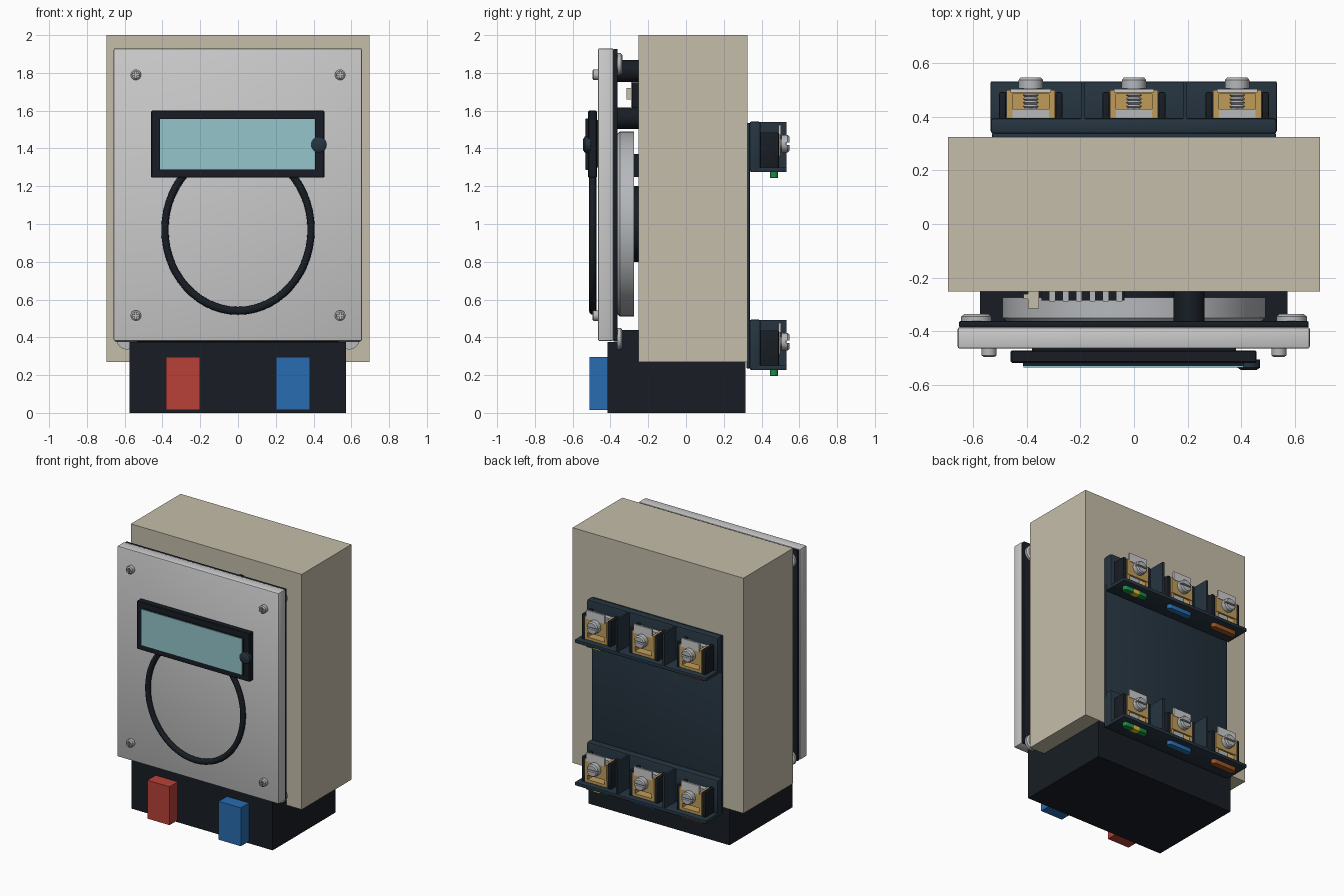
import bpy, bmesh, math
from mathutils import Vector, Matrix

if "Cube" in bpy.data.objects:
    bpy.data.objects.remove(bpy.data.objects["Cube"])


def mat(name, hexcol):
    m = bpy.data.materials.new(name)
    lin = [((int(hexcol[i:i + 2], 16) / 255) ** 2.2) for i in (0, 2, 4)]
    m.diffuse_color = (*lin, 1)
    m.use_nodes = True
    m.node_tree.nodes["Principled BSDF"].inputs["Base Color"].default_value = m.diffuse_color
    return m


BEIGE = mat("beige", "C4BCA8")
BLACK = mat("black", "1E2329")
NAVY = mat("navy", "2A3742")
PLATE = mat("plate_grey", "CBCBC9")
METAL = mat("metal", "B4B7BA")
BRASS = mat("brass", "BE9A5A")
SCREEN = mat("screen", "93C3C8")
RED = mat("red", "B7433B")
BLUE = mat("blue", "2C6CAE")
GREEN = mat("green", "238A48")
YELLOW = mat("yellow", "E0C030")
BROWN = mat("brown", "9A5428")


def finish(name, bm, material):
    bmesh.ops.recalc_face_normals(bm, faces=bm.faces)
    me = bpy.data.meshes.new(name)
    bm.to_mesh(me)
    bm.free()
    ob = bpy.data.objects.new(name, me)
    bpy.context.collection.objects.link(ob)
    me.materials.append(material)
    return ob


def box(name, x, y, z, material, bevel=0.0, segs=2):
    """Box from (min, max) ranges."""
    bm = bmesh.new()
    bmesh.ops.create_cube(bm, size=1)
    for v in bm.verts:
        v.co = Vector([(r[0] + r[1]) / 2 + c * (r[1] - r[0]) for r, c in zip((x, y, z), v.co)])
    if bevel:
        bmesh.ops.bevel(bm, geom=bm.edges[:], offset=bevel, segments=segs, profile=0.5, affect='EDGES')
    return finish(name, bm, material)


def lathe(name, profile, cx, cz, material, seg=32):
    """Turn (radius, y) points about an axis along y; both ends are capped."""
    bm = bmesh.new()
    rings = []
    for r, y in profile:
        rings.append([bm.verts.new((cx + r * math.cos(a), y, cz + r * math.sin(a)))
                      for a in (2 * math.pi * i / seg for i in range(seg))])
    for a, b in zip(rings, rings[1:]):
        for i in range(seg):
            j = (i + 1) % seg
            bm.faces.new((a[i], a[j], b[j], b[i]))
    bm.faces.new(rings[0])
    bm.faces.new(rings[-1])
    return finish(name, bm, material)


def cut(ob, *cutters):
    """Subtract the cutter boxes and discard them."""
    for c in cutters:
        m = ob.modifiers.new("cut", 'BOOLEAN')
        m.operation, m.solver, m.object = 'DIFFERENCE', 'EXACT', c
        bpy.context.view_layer.update()
        me = bpy.data.meshes.new_from_object(ob.evaluated_get(bpy.context.evaluated_depsgraph_get()))
        ob.modifiers.clear()
        ob.data = me
        bpy.data.objects.remove(c)


def pill(name, cx, cy, z, half, r, material):
    """Flat tab with round ends, lying along x."""
    bm = bmesh.new()
    vs = []
    for s, start in ((1, -math.pi / 2), (-1, math.pi / 2)):
        for i in range(9):
            a = start + math.pi * i / 8
            vs.append(bm.verts.new((cx + s * (half - r) + r * math.cos(a), cy + r * math.sin(a), z[0])))
    f = bm.faces.new(vs)
    ext = bmesh.ops.extrude_face_region(bm, geom=[f])
    for v in ext["geom"]:
        if isinstance(v, bmesh.types.BMVert):
            v.co.z = z[1]
    return finish(name, bm, material)


# Housing and base
box("housing", (-0.695, 0.695), (-0.252, 0.325), (0.27, 2.0), BEIGE)
box("base", (-0.575, 0.573), (-0.415, 0.315), (0, 0.375), BLACK)
box("base_upright", (-0.575, 0.573), (-0.362, -0.24), (0.36, 0.44), BLACK)
box("red_socket", (-0.38, -0.2), (-0.51, -0.41), (0.015, 0.297), RED)
box("blue_socket", (0.2, 0.38), (-0.51, -0.41), (0.015, 0.297), BLUE)

# Front plate, gasket and their screws
box("front_plate", (-0.658, 0.656), (-0.465, -0.385), (0.38, 1.93), PLATE, 0.008)
box("gasket", (-0.653, 0.652), (-0.386, -0.362), (0.378, 1.927), BLACK, 0.006)
for sx in (-1, 1):
    for z in (0.515, 1.79):
        x = sx * 0.541
        s = lathe("plate_screw", [(0.02, -0.496), (0.028, -0.49), (0.028, -0.46)], x, z, METAL, 24)
        cut(s, box("c", (x - 0.02, x + 0.02), (-0.52, -0.485), (z - 0.004, z + 0.004), BLACK),
            box("c", (x - 0.004, x + 0.004), (-0.52, -0.485), (z - 0.02, z + 0.02), BLACK))
    for z in (0.393, 1.847):
        lathe("gasket_screw", [(0.057, -0.365), (0.057, -0.345), (0.045, -0.336)], sx * 0.588, z, METAL)

# Display with button
box("display_frame", (-0.46, 0.457), (-0.518, -0.472), (1.245, 1.6), BLACK, 0.004, 1)
box("display_mount", (-0.38, 0.38), (-0.475, -0.46), (1.3, 1.55), BLACK)
box("display_bezel", (-0.415, 0.41), (-0.53, -0.51), (1.287, 1.558), BLACK)
box("screen", (-0.413, 0.408), (-0.535, -0.528), (1.289, 1.556), SCREEN)
lathe("button", [(0.03, -0.544), (0.042, -0.536), (0.042, -0.505)], 0.428, 1.42, NAVY)

# Oval ring on the plate
bpy.ops.mesh.primitive_torus_add(major_segments=56, minor_segments=12, major_radius=0.387, minor_radius=0.019)
ring = bpy.context.object
ring.name = "oval_ring"
ring.data.transform(Matrix.Diagonal((1, 1.11, 1, 1)))
ring.data.transform(Matrix.Rotation(math.pi / 2, 4, 'X'))
ring.data.transform(Matrix.Translation((0, -0.494, 0.97)))
ring.data.materials.append(BLACK)

# Parts in the gap behind the plate
lathe("meter_drum", [(0.475, -0.366), (0.49, -0.35), (0.49, -0.274)], 0, 1.0, METAL, 64)
lathe("drum_back", [(0.2, -0.28), (0.2, -0.25)], 0, 1.0, BLACK)
for z in (1.81, 1.56):
    lathe("spacer_post", [(0.058, -0.365), (0.058, -0.25)], 0.205, z, BLACK)
box("pin_header", (-0.345, -0.035), (-0.285, -0.25), (1.6, 1.75), BLACK)
for i in range(6):
    x = -0.315 + i * 0.05
    box("header_pin", (x, x + 0.02), (-0.29, -0.25), (1.62, 1.755), METAL)
box("hook_stem", (-0.395, -0.355), (-0.315, -0.25), (1.66, 1.72), BEIGE)
box("hook_tip", (-0.412, -0.355), (-0.28, -0.262), (1.66, 1.72), BEIGE)
box("lower_clip", (-0.3, -0.1), (-0.275, -0.25), (1.25, 1.37), BLACK)

# Rear panel
box("rear_panel", (-0.53, 0.53), (0.32, 0.339), (0.235, 1.535), NAVY, 0.006)


def terminal_row(dz):
    """One row of three screw terminals."""
    def zr(a, b):
        return (a + dz, b + dz)
    box("terminal_back", (-0.535, 0.533), (0.336, 0.395), zr(1.275, 1.543), NAVY, 0.012)
    box("terminal_shelf", (-0.535, 0.533), (0.345, 0.532), zr(1.275, 1.3), NAVY, 0.004)
    for x in (-0.19, 0.19):
        box("divider", (x - 0.007, x + 0.007), (0.375, 0.532), zr(1.285, 1.54), NAVY)
    for cx, colour in ((-0.385, BROWN), (0, BLUE), (0.385, GREEN)):
        for s in (-1, 1):
            a, b = sorted((cx + s * 0.092, cx + s * 0.118))
            box("clamp_guard", (a, b), (0.38, 0.492), zr(1.295, 1.485), BLACK, 0.006)
            a, b = sorted((cx + s * 0.068, cx + s * 0.09))
            box("clamp_side", (a, b), (0.39, 0.496), zr(1.32, 1.475), BRASS)
        box("clamp_floor", (cx - 0.09, cx + 0.09), (0.39, 0.496), zr(1.305, 1.325), BRASS)
        box("clamp_face", (cx - 0.09, cx + 0.09), (0.485, 0.5), zr(1.36, 1.475), BRASS)
        box("clamp_insert", (cx - 0.068, cx + 0.068), (0.395, 0.43), zr(1.325, 1.47), METAL)
        box("marker_plate", (cx - 0.075, cx + 0.075), (0.49, 0.503), zr(1.462, 1.525), PLATE)
        # Threaded screw with a slotted head
        z = 1.425 + dz
        thread = [(0.022 if i % 2 else 0.03, 0.425 + i * 0.007) for i in range(11)]
        lathe("terminal_screw_thread", [(0.012, 0.415)] + thread + [(0.025, 0.51)], cx, z, METAL, 20)
        head = lathe("terminal_screw_head", [(0.046, 0.505), (0.046, 0.538), (0.038, 0.547)], cx, z, METAL, 28)
        cut(head, box("c", (cx - 0.06, cx + 0.06), (0.53, 0.57), (z - 0.006, z + 0.006), BLACK))
        # Coloured tab under the shelf
        pill("colour_tab", cx, 0.466, zr(1.245, 1.285), 0.1, 0.021, colour)
        if colour is GREEN:
            box("tab_stripe", (cx - 0.025, cx + 0.025), (0.4445, 0.4875), zr(1.243, 1.28), YELLOW)


terminal_row(0)
terminal_row(-1.048)

# Smooth shading on the round parts, edges kept sharp
bpy.ops.object.select_all(action='DESELECT')
for ob in bpy.context.scene.objects:
    ob.select_set(True)
    bpy.context.view_layer.objects.active = ob
bpy.ops.object.shade_smooth_by_angle(angle=math.radians(35))
